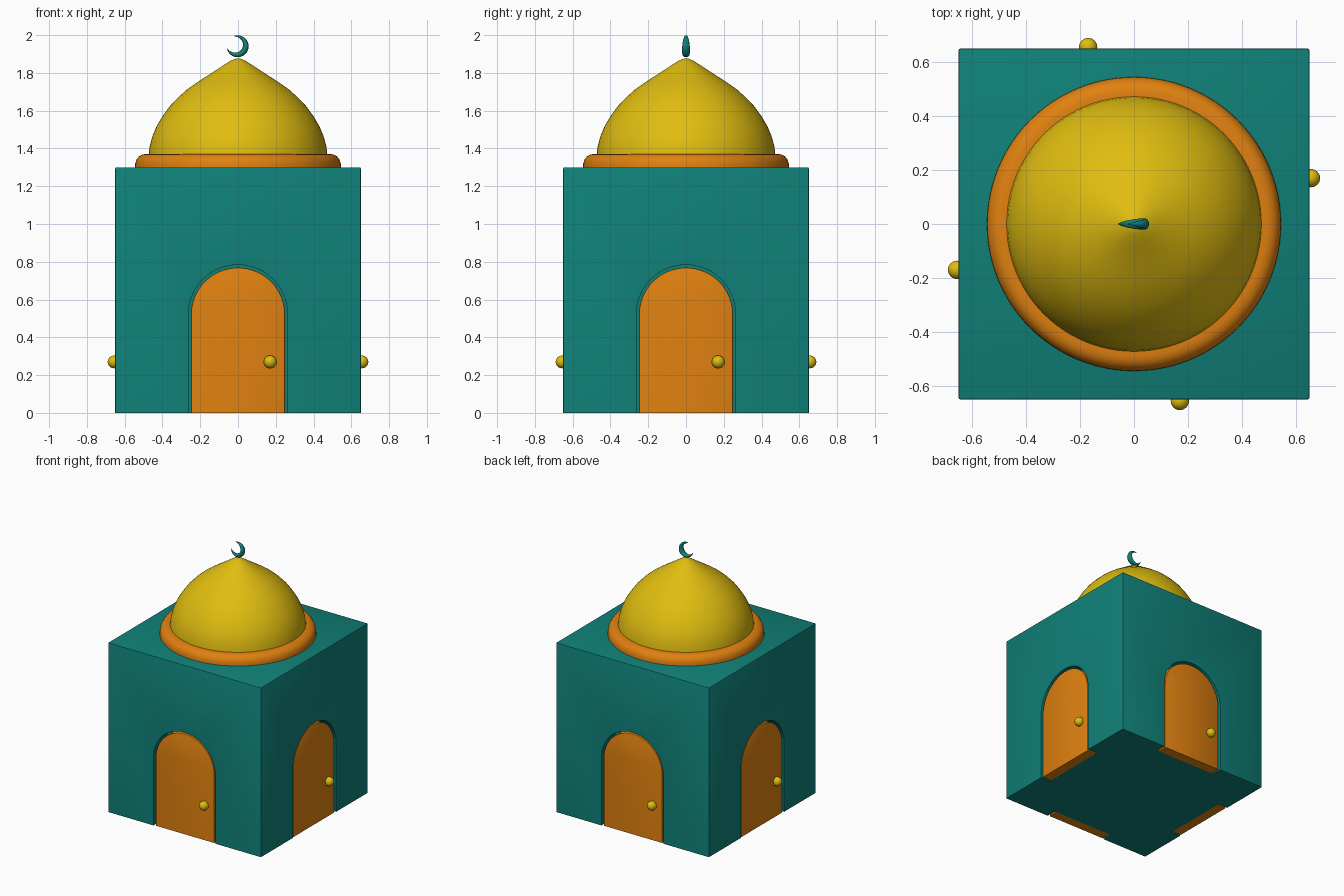
import bpy, bmesh, math
from mathutils import Matrix

if "Cube" in bpy.data.objects:
    bpy.data.objects.remove(bpy.data.objects["Cube"])

def material(name, rgb):
    m = bpy.data.materials.new(name)
    m.diffuse_color = (*rgb, 1)
    m.use_nodes = True
    m.node_tree.nodes["Principled BSDF"].inputs["Base Color"].default_value = m.diffuse_color
    return m

TEAL = material("teal", (0.005, 0.216, 0.188))
ORANGE = material("orange", (0.75, 0.22, 0.005))
YELLOW = material("yellow", (0.75, 0.51, 0.005))

def finish(name, bm, mat, smooth=True):
    bmesh.ops.recalc_face_normals(bm, faces=bm.faces)
    me = bpy.data.meshes.new(name)
    bm.to_mesh(me)
    bm.free()
    ob = bpy.data.objects.new(name, me)
    bpy.context.collection.objects.link(ob)
    me.materials.append(mat)
    if smooth:
        bpy.ops.object.select_all(action='DESELECT')
        ob.select_set(True)
        bpy.context.view_layer.objects.active = ob
        bpy.ops.object.shade_smooth_by_angle(angle=math.radians(35))
    return ob

def arch(hw, spring, z0, y0, y1, k, bevel=0.0):
    """Solid arched slab facing -y, turned k quarter turns about z."""
    bm = bmesh.new()
    n = 32
    pts = [(-hw, z0), (hw, z0)] + [(hw * math.cos(math.pi * i / n), spring + hw * math.sin(math.pi * i / n))
                                   for i in range(n + 1)]
    face = bm.faces.new([bm.verts.new((x, y0, z)) for x, z in pts])
    ext = bmesh.ops.extrude_face_region(bm, geom=[face])
    bmesh.ops.translate(bm, vec=(0, y1 - y0, 0), verts=[v for v in ext['geom'] if isinstance(v, bmesh.types.BMVert)])
    if bevel:
        rim = [e for e in bm.edges if all(abs(v.co.y - y0) < 1e-5 for v in e.verts)
               and not all(v.co.z < z0 + 1e-5 for v in e.verts)]
        bmesh.ops.bevel(bm, geom=rim, offset=bevel, segments=2, profile=0.5, affect='EDGES')
    bm.transform(Matrix.Rotation(k * math.pi / 2, 4, 'Z'))
    return bm

def lathe(name, profile, mat, steps=96):
    bm = bmesh.new()
    vs = [bm.verts.new((r, 0, z)) for r, z in profile]
    es = [bm.edges.new(p) for p in zip(vs, vs[1:])]
    bmesh.ops.spin(bm, geom=vs + es, cent=(0, 0, 0), axis=(0, 0, 1), angle=2 * math.pi, steps=steps)
    bmesh.ops.remove_doubles(bm, verts=bm.verts, dist=1e-4)
    return finish(name, bm, mat)

# body block with four arched recesses
bm = bmesh.new()
bmesh.ops.create_cube(bm, size=1.3, matrix=Matrix.Translation((0, 0, 0.65)))
bmesh.ops.bevel(bm, geom=[e for e in bm.edges if max(v.co.z for v in e.verts) > 0.1],
                offset=0.006, segments=2, profile=0.5, affect='EDGES')
body = finish("body", bm, TEAL, False)
for k in range(4):
    cutter = finish(f"recess_cutter_{k}", arch(0.262, 0.522, -0.1, -0.75, -0.57, k), TEAL, False)
    cutter.hide_render = True
    cutter.hide_viewport = True
    mod = body.modifiers.new("recess", 'BOOLEAN')
    mod.object = cutter
    mod.solver = 'EXACT'
bpy.ops.object.select_all(action='DESELECT')
bpy.context.view_layer.objects.active = body
body.select_set(True)
for mod in list(body.modifiers):
    bpy.ops.object.modifier_apply(modifier=mod.name)
bpy.ops.object.shade_smooth_by_angle(angle=math.radians(35))

# doors and knobs, one per side
for k, side in enumerate(("front", "right", "back", "left")):
    finish(f"{side}_door", arch(0.249, 0.52, 0, -0.645, -0.57, k, 0.006), ORANGE)
    bm = bmesh.new()
    bmesh.ops.create_uvsphere(bm, u_segments=24, v_segments=16, radius=0.034,
                              matrix=Matrix.Translation((0.17, -0.656, 0.27)))
    bm.transform(Matrix.Rotation(k * math.pi / 2, 4, 'Z'))
    finish(f"{side}_knob", bm, YELLOW)

# rounded ring under the dome
lathe("dome_ring", [(0.46, 1.30), (0.545, 1.30), (0.544, 1.32), (0.537, 1.342), (0.524, 1.358),
                    (0.508, 1.367), (0.49, 1.371), (0.46, 1.371)], ORANGE)

# pointed dome
lathe("dome", [(0.473, 1.365), (0.468, 1.41), (0.453, 1.465), (0.43, 1.52), (0.398, 1.573),
               (0.36, 1.625), (0.317, 1.67), (0.27, 1.712), (0.222, 1.746), (0.17, 1.78),
               (0.12, 1.812), (0.075, 1.842), (0.04, 1.864), (0.018, 1.874), (0, 1.877)], YELLOW)

# crescent: tapered elliptical tube swept along an arc, opening to the upper left
bm = bmesh.new()
rings, N, S = [], 40, 16
for i in range(N + 1):
    t = i / N
    a = math.radians(190 + 280 * t)
    w = max(math.sin(math.pi * t), 0.02) ** 0.8
    rad, thick = 0.016 * w, 0.021 * w
    ring = []
    for j in range(S):
        b = 2 * math.pi * j / S
        r = 0.058 - rad + rad * math.cos(b)
        ring.append(bm.verts.new((r * math.cos(a) - 0.002, thick * math.sin(b), 1.941 + r * math.sin(a))))
    rings.append(ring)
for p, q in zip(rings, rings[1:]):
    for j in range(S):
        bm.faces.new((p[j], p[(j + 1) % S], q[(j + 1) % S], q[j]))
bm.faces.new(rings[0])
bm.faces.new(rings[-1])
finish("crescent", bm, TEAL)
